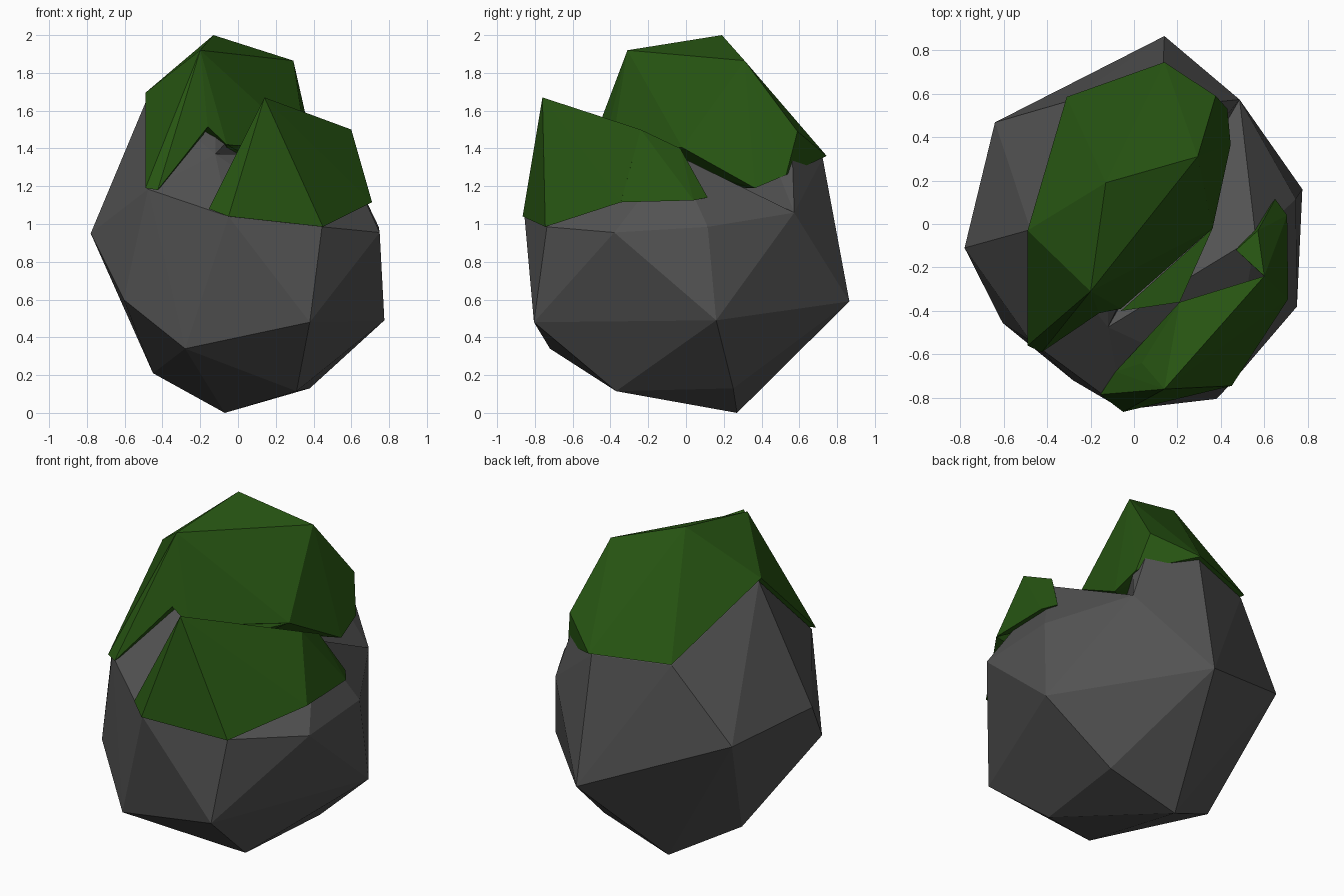
import bpy, bmesh
from mathutils import Vector

if "Cube" in bpy.data.objects:
    bpy.data.objects.remove(bpy.data.objects["Cube"])


def material(name, rgb):
    m = bpy.data.materials.new(name)
    m.diffuse_color = (*rgb, 1)
    m.use_nodes = True
    m.node_tree.nodes["Principled BSDF"].inputs["Base Color"].default_value = m.diffuse_color
    return m


STONE = material("dark grey stone", (0.085, 0.085, 0.085))
MOSS = material("dark green moss", (0.02, 0.09, 0.006))


def faceted(name, mat, points):
    """Flat-shaded chunk: convex skin over a few corner points."""
    bm = bmesh.new()
    for p in points:
        bm.verts.new(p)
    bmesh.ops.convex_hull(bm, input=bm.verts[:])
    loose = [v for v in bm.verts if not v.link_faces]
    bmesh.ops.delete(bm, geom=loose, context='VERTS')
    bmesh.ops.recalc_face_normals(bm, faces=bm.faces[:])
    me = bpy.data.meshes.new(name)
    bm.to_mesh(me)
    bm.free()
    me.materials.append(mat)
    ob = bpy.data.objects.new(name, me)
    bpy.context.collection.objects.link(ob)
    return ob


def inset(p, d=0.025):
    """Pull a corner towards the middle of the rock, so moss lies on top."""
    p = Vector(p)
    return p + (Vector((-0.05, 0.1, 1.0)) - p).normalized() * d


# corners shared by stone and moss
left, front, front_r = (-0.78, -0.11, 0.95), (-0.05, -0.865, 1.04), (0.45, -0.745, 0.985)
back, back_l, back_r = (0.14, 0.865, 0.59), (-0.64, 0.468, 0.89), (0.486, 0.573, 1.06)
top_l, top_bl, top_b = (-0.49, -0.03, 1.695), (-0.31, 0.585, 1.35), (0.14, 0.745, 1.36)
shoulder, saddle = (-0.49, -0.56, 1.19), (-0.12, -0.475, 1.37)
ridge_f, ridge, ridge_r = (-0.2, -0.31, 1.92), (-0.13, 0.19, 2.0), (0.293, 0.31, 1.865)
side_r, notch = (0.376, 0.59, 1.49), (0.362, -0.02, 1.405)
core = (-0.05, 0.1, 1.2)

# lower body of the rock
faceted("rock_body", STONE, [
    (-0.07, 0.27, 0), (0.38, 0.25, 0.13), (0.31, -0.37, 0.115), (-0.28, -0.72, 0.34),
    (-0.45, 0.1, 0.21), (0.38, -0.805, 0.48), (0.775, 0.16, 0.49), (0.75, -0.38, 0.955),
    (-0.605, -0.455, 0.6), (0.745, 0.115, 0.985), (0.56, -0.06, 1.37),
    inset(front, 0.01), inset(front_r, 0.01), left, back, back_l, back_r,
    inset(shoulder), saddle])

# upper crag, mostly under moss
faceted("rock_crag", STONE, [
    left, back, back_l, back_r, saddle, inset(shoulder), inset(top_l),
    inset(top_bl), inset(top_b), inset(ridge, 0.12), inset(ridge_r, 0.1), inset(side_r, 0.05)])

# moss cap over the peak
faceted("moss_cap", MOSS, [
    ridge_f, ridge, ridge_r, side_r, notch, top_l, top_bl, top_b,
    (0.445, 0.365, 1.19), (0.43, 0.53, 1.26), (-0.16, -0.41, 1.515), (-0.06, -0.39, 1.42), core])

# moss tongue running down the left shoulder
faceted("moss_tongue", MOSS, [
    ridge_f, top_l, shoulder, (-0.425, -0.59, 1.18), (-0.16, -0.41, 1.515), (-0.25, -0.1, 1.35)])

# moss patch on the saddle floor
faceted("moss_saddle", MOSS, [
    (-0.06, -0.4, 1.42), notch, (0.21, -0.36, 1.41), (0.15, -0.25, 1.3)])

# moss mound at the front right
crest_f, crest_r, hem_r = (0.14, -0.76, 1.67), (0.6, -0.24, 1.5), (0.71, -0.345, 1.115)
faceted("moss_mound", MOSS, [
    crest_f, crest_r, hem_r, front, front_r, (-0.155, -0.785, 1.08), (-0.085, -0.68, 1.19),
    (0.037, -0.64, 1.41), (0.21, -0.36, 1.42), (0.3, -0.4, 1.1)])

# moss tail on the right side
faceted("moss_tail", MOSS, [
    crest_r, hem_r, (0.47, -0.12, 1.39), (0.57, -0.03, 1.4),
    (0.65, 0.115, 1.14), (0.705, 0.04, 1.125), (0.55, -0.15, 1.15)])
